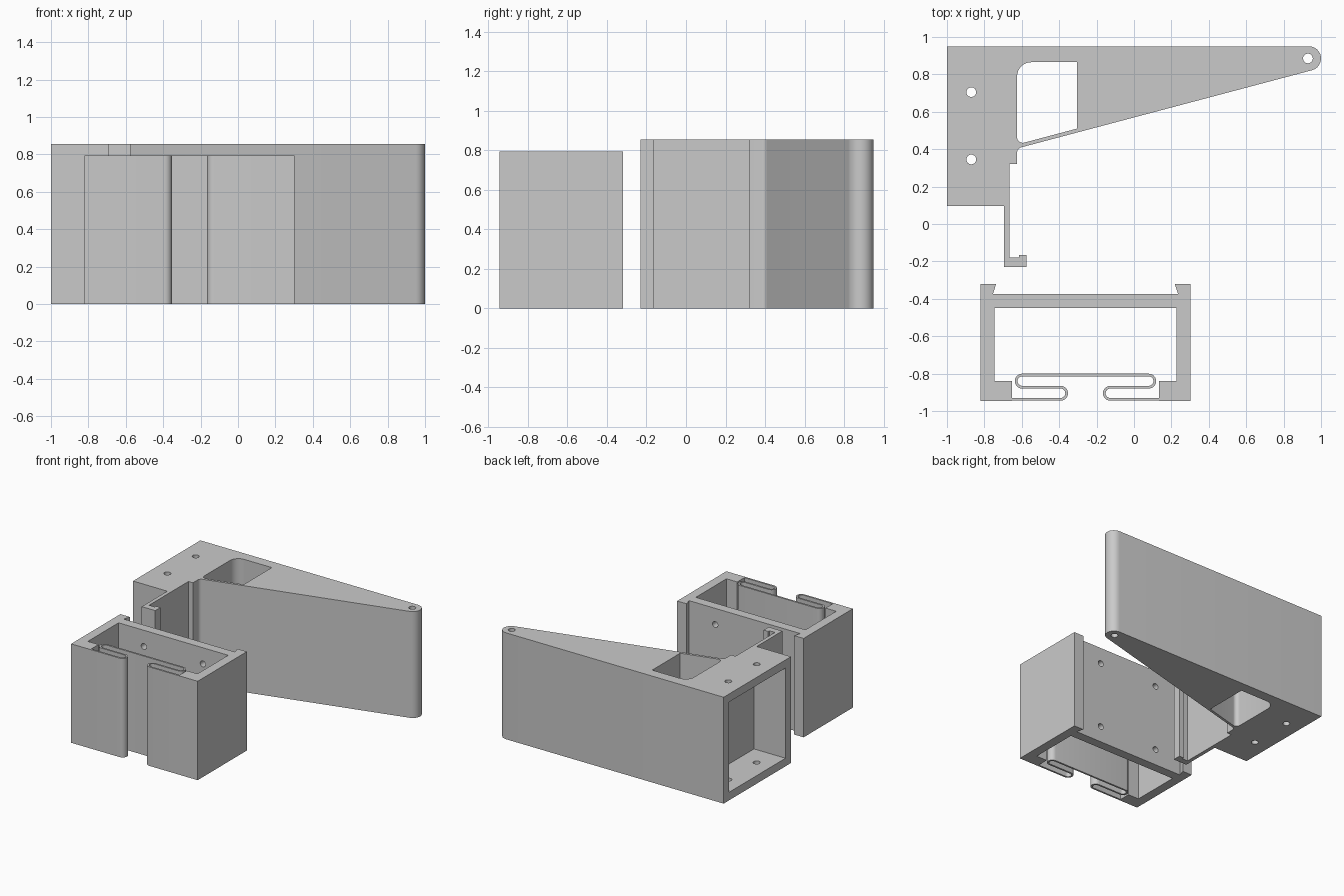
import bpy, bmesh, math
from mathutils import Vector

if "Cube" in bpy.data.objects:
    bpy.data.objects.remove(bpy.data.objects["Cube"], do_unlink=True)

grey = bpy.data.materials.new("plain grey")
grey.use_nodes = True
COLOUR = (0.59, 0.59, 0.59, 1)
grey.diffuse_color = COLOUR
grey.node_tree.nodes["Principled BSDF"].inputs["Base Color"].default_value = COLOUR


def arc(cx, cy, r, start, end, steps=12):
    """Points on an arc, angles in degrees."""
    angles = [math.radians(start + (end - start) * i / steps) for i in range(steps + 1)]
    return [(cx + r * math.cos(a), cy + r * math.sin(a)) for a in angles]


def fillet(before, corner, after, r, steps=8):
    """Round one corner of a profile."""
    c = Vector(corner)
    u = (Vector(before) - c).normalized()
    v = (Vector(after) - c).normalized()
    half = math.acos(u.dot(v)) / 2
    centre = c + (u + v).normalized() * r / math.sin(half)
    a = c + u * r / math.tan(half) - centre
    b = c + v * r / math.tan(half) - centre
    start = math.atan2(a.y, a.x)
    sweep = math.atan2(a.x * b.y - a.y * b.x, a.dot(b))
    return arc(centre.x, centre.y, r, math.degrees(start), math.degrees(start + sweep), steps)


def prism(name, profile, z0, z1):
    """Extrude a plan profile from z0 to z1."""
    bm = bmesh.new()
    face = bm.faces.new([bm.verts.new((x, y, z0)) for x, y in profile])
    top = bmesh.ops.extrude_face_region(bm, geom=[face], use_keep_orig=True)["geom"]
    verts = [g for g in top if isinstance(g, bmesh.types.BMVert)]
    bmesh.ops.translate(bm, verts=verts, vec=(0, 0, z1 - z0))
    bmesh.ops.recalc_face_normals(bm, faces=bm.faces)
    mesh = bpy.data.meshes.new(name)
    bm.to_mesh(mesh)
    bm.free()
    mesh.materials.append(grey)
    obj = bpy.data.objects.new(name, mesh)
    bpy.context.collection.objects.link(obj)
    return obj


def cut(target, cutter):
    """Apply a boolean difference and discard the cutter."""
    mod = target.modifiers.new("cut", "BOOLEAN")
    mod.operation, mod.solver, mod.object = "DIFFERENCE", "EXACT", cutter
    bpy.context.view_layer.objects.active = target
    bpy.ops.object.modifier_apply(modifier=mod.name)
    bpy.data.objects.remove(cutter, do_unlink=True)


def smooth(obj):
    bpy.ops.object.select_all(action="DESELECT")
    obj.select_set(True)
    bpy.context.view_layer.objects.active = obj
    bpy.ops.object.shade_smooth_by_angle(angle=math.radians(30))


def mirrored(half):
    """Close a half profile with its mirror image."""
    return half + [(-x, y) for x, y in reversed(half) if x > 0]


# Wedge arm with a clip hook
ARM_H = 0.855
TIP = (0.935, 0.885)
tip = arc(*TIP, 0.065, 90, -75)
root = (-0.625, 0.404)
arm = prism("wedge_arm", [(-1, 0.95)] + tip
            + fillet(tip[-1], root, (-0.625, 0.32), 0.03)
            + [(-0.625, 0.32), (-0.665, 0.32), (-0.665, -0.18), (-0.615, -0.18),
               (-0.615, -0.165), (-0.575, -0.165), (-0.575, -0.23),
               (-0.695, -0.23), (-0.695, 0.095), (-1, 0.095)], 0, ARM_H)

# Through window with rounded corners
low, high = (-0.625, 0.425), (-0.625, 0.865)
far_low, far_high = (-0.305, 0.51), (-0.305, 0.865)
cut(arm, prism("window_cutter", [far_low, far_high] + fillet(far_high, high, low, 0.075)
               + fillet(high, low, far_low, 0.03), -0.1, 1))

# Side pocket, screw holes and pivot hole
cut(arm, prism("pocket_cutter", [(-1.1, 0.165), (-0.72, 0.165),
                                 (-0.72, 0.885), (-1.1, 0.885)], 0.065, ARM_H - 0.065))
for x, y in [(-0.87, 0.345), (-0.87, 0.705), (TIP[0] - 0.005, TIP[1])]:
    cut(arm, prism("hole_cutter", arc(x, y, 0.026, 0, 345, 23), -0.1, 1))
smooth(arm)

# Holder frame with dovetail ears
BOX_H = 0.795
MID = -0.2595
frame = prism("holder_frame", mirrored([
    (0, -0.45), (0.4875, -0.45), (0.4875, -0.84), (0.3925, -0.84), (0.3925, -0.945),
    (0.5625, -0.945), (0.5625, -0.32), (0.4775, -0.32), (0.495, -0.375), (0, -0.375)]),
    0, BOX_H)
frame.location.x = MID

# Four screw holes through the back plate
for x in (-0.2625, 0.2625):
    for z in (0.13, BOX_H - 0.13):
        drill = prism("hole_cutter", arc(x + MID, 0, 0.024, 0, 345, 23), -0.1, 0.1)
        drill.rotation_euler.x = math.pi / 2
        drill.location = (0, -0.41, z)
        bpy.context.view_layer.update()
        cut(frame, drill)
smooth(frame)

# Folded front spring, outer and inner skins of a thin strip
T = 0.0145
R = 0.0325
Y1, Y2 = -0.905, -0.84


def skin(side):
    """Half of one skin, from the middle out to the corner block."""
    d = side * T / 2
    return ([(0, Y2 + R + d)] + arc(0.338, Y2, R + d, 90, -90)
            + arc(0.133, Y1, R - d, 90, 270) + [(0.3925, Y1 - R + d)])


def full_skin(side):
    """A whole skin from the left block to the right block."""
    half = skin(side)
    return [(-x, y) for x, y in reversed(half[1:])] + half


spring = prism("front_spring", full_skin(1) + full_skin(-1)[::-1], 0, BOX_H)
spring.location.x = MID
smooth(spring)
